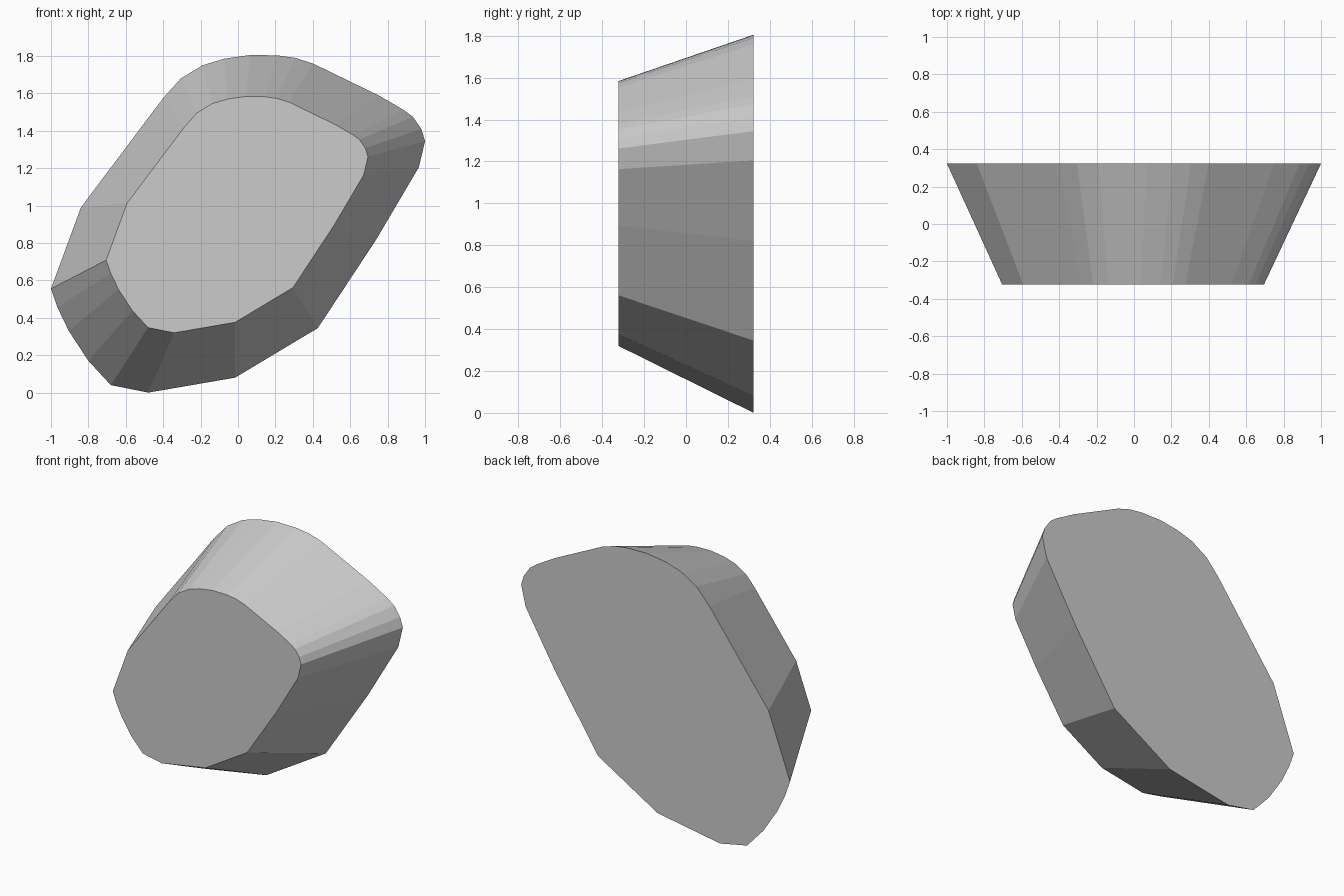
import bpy
import bmesh

if "Cube" in bpy.data.objects:
    bpy.data.objects.remove(bpy.data.objects["Cube"])

# Outline of the large rear face, as (x, z)
OUTLINE = [
    (-1.0, 0.555), (-0.965, 0.455), (-0.905, 0.33), (-0.80, 0.17), (-0.68, 0.04),
    (-0.48, 0.0), (-0.015, 0.08), (0.427, 0.345), (0.74, 0.82), (0.967, 1.205),
    (1.0, 1.345), (0.98, 1.41), (0.935, 1.475), (0.885, 1.512), (0.75, 1.59),
    (0.40, 1.76), (0.305, 1.79), (0.21, 1.803), (0.065, 1.805), (-0.075, 1.785),
    (-0.19, 1.75), (-0.305, 1.68), (-0.40, 1.575), (-0.84, 0.99),
]
HALF_DEPTH = 0.323
TAPER = 0.7

gray = bpy.data.materials.new("plain gray")
gray.diffuse_color = (0.6, 0.6, 0.6, 1)
gray.use_nodes = True
gray.node_tree.nodes["Principled BSDF"].inputs["Base Color"].default_value = gray.diffuse_color

# Tapered block: rear outline shrunk towards the front face
bm = bmesh.new()
rear = [bm.verts.new((x, HALF_DEPTH, z)) for x, z in OUTLINE]
front = [bm.verts.new((x * TAPER - 0.005, -HALF_DEPTH, z * TAPER + 0.32)) for x, z in OUTLINE]
bm.faces.new(rear)
bm.faces.new(front)
for i in range(len(OUTLINE)):
    j = (i + 1) % len(OUTLINE)
    bm.faces.new((rear[i], rear[j], front[j], front[i]))
bmesh.ops.recalc_face_normals(bm, faces=bm.faces)

mesh = bpy.data.meshes.new("tapered_block")
bm.to_mesh(mesh)
bm.free()
mesh.materials.append(gray)
block = bpy.data.objects.new("tapered_block", mesh)
bpy.context.collection.objects.link(block)
